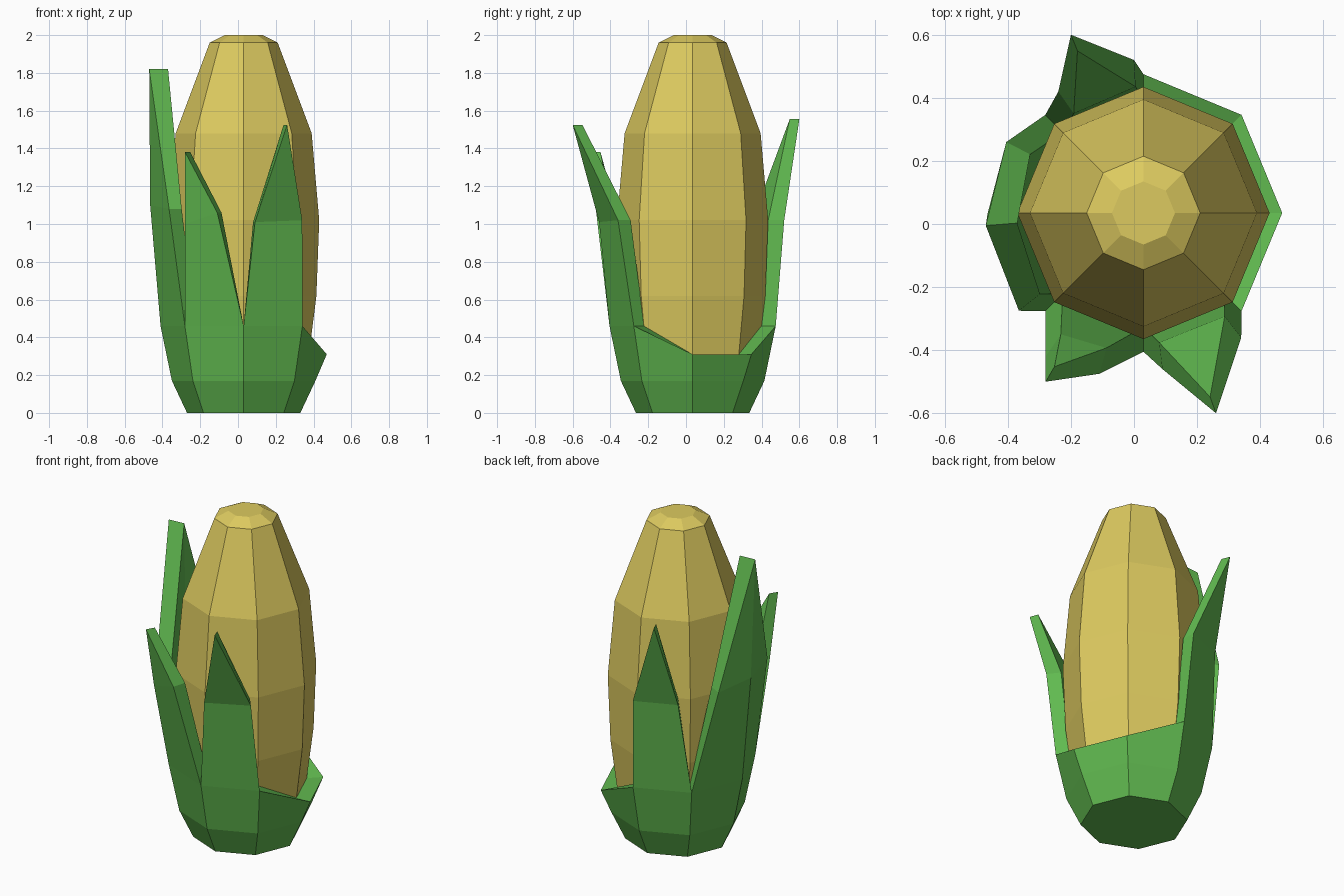
import bpy, bmesh, math
from mathutils import Vector

if "Cube" in bpy.data.objects:
    bpy.data.objects.remove(bpy.data.objects["Cube"])

CX, CY, N = 0.03, 0.035, 8


def material(name, rgb):
    m = bpy.data.materials.new(name)
    m.diffuse_color = (*rgb, 1)
    m.use_nodes = True
    m.node_tree.nodes["Principled BSDF"].inputs["Base Color"].default_value = m.diffuse_color
    return m


def finish(bm, name, mat):
    bmesh.ops.recalc_face_normals(bm, faces=bm.faces)
    me = bpy.data.meshes.new(name)
    bm.to_mesh(me)
    bm.free()
    me.materials.append(mat)
    ob = bpy.data.objects.new(name, me)
    bpy.context.collection.objects.link(ob)
    return ob


def polar(r, i, z):
    a = math.tau * i / N
    return Vector((CX + r * math.cos(a), CY + r * math.sin(a), z))


def inward(p, t):
    """Shift a point horizontally towards the cob axis."""
    d = Vector((p[0] - CX, p[1] - CY, 0))
    return Vector(p) - d.normalized() * t


def bridge(bm, a, b):
    for i in range(N):
        j = (i + 1) % N
        bm.faces.new((a[i], a[j], b[j], b[i]))


yellow = material("corn yellow", (0.72, 0.59, 0.115))
green = material("husk green", (0.12, 0.49, 0.08))

# Cob: eight-sided lathe
bm = bmesh.new()
profile = [(0.29, 0.10), (0.346, 0.31), (0.385, 0.62), (0.40, 1.02),
           (0.36, 1.48), (0.18, 1.96), (0.10, 2.0)]
rings = [[bm.verts.new(polar(r, i, z)) for i in range(N)] for r, z in profile]
for a, b in zip(rings, rings[1:]):
    bridge(bm, a, b)
bm.faces.new(rings[0])
bm.faces.new(rings[-1])
finish(bm, "cob", yellow)

# Husk: cup with a rim that dips on the right
bm = bmesh.new()
rim_z = [0.31, 0.31] + [0.46] * 6
base = [bm.verts.new(polar(0.30, i, 0)) for i in range(N)]
low = [bm.verts.new(polar(0.38, i, 0.17)) for i in range(N)]
rim = [bm.verts.new(polar(0.44, i, rim_z[i])) for i in range(N)]
inner = [bm.verts.new(polar(0.344 if rim_z[i] < 0.4 else 0.362, i, rim_z[i]))
         for i in range(N)]
bm.faces.new(base)
bridge(bm, base, low)
bridge(bm, low, rim)

# Leaves: (rim columns, shoulder points, tip, tip thickness)
leaves = [
    ((2, 3), [(0.0, 0.52, 1.02), (-0.24, 0.42, 1.02)], (-0.20, 0.60, 1.555), 0.055),
    ((3, 4, 5), [(-0.405, 0.26, 1.08), (-0.465, 0.03, 1.10), (-0.365, -0.275, 1.08)],
     (-0.47, -0.005, 1.82), 0.10),
    ((5, 6), [(-0.28, -0.42, 1.0), (-0.11, -0.475, 1.06)], (-0.28, -0.50, 1.38), 0.055),
    ((6, 7), [(0.09, -0.46, 1.01), (0.34, -0.36, 1.02)], (0.26, -0.60, 1.525), 0.055),
]
covered = set()
for cols, shoulder, tip, tip_t in leaves:
    sides = []
    for row, t, tt in ((rim, 0, 0), (inner, 0.085, tip_t)):
        sh = [bm.verts.new(inward(p, t) if t else p) for p in shoulder]
        tp = bm.verts.new(inward(tip, tt) if tt else tip)
        for k in range(len(cols) - 1):
            bm.faces.new((row[cols[k]], row[cols[k + 1]], sh[k + 1], sh[k]))
            bm.faces.new((sh[k], sh[k + 1], tp))
        sides.append((sh, tp))
    covered.update(cols[:-1])
    # Leaf edges joining the outer and inner skins
    (so, to), (si, ti) = sides
    for c, k in ((cols[0], 0), (cols[-1], -1)):
        bm.faces.new((rim[c], so[k], si[k], inner[c]))
        bm.faces.new((so[k], to, ti, si[k]))

# Bare rim between leaves
for i in range(N):
    if i not in covered:
        j = (i + 1) % N
        bm.faces.new((rim[i], rim[j], inner[j], inner[i]))
# Inner floor of the husk, hidden around the cob
floor = [bm.verts.new(polar(0.28, i, 0.08)) for i in range(N)]
bridge(bm, inner, floor)
bm.faces.new(floor)
finish(bm, "husk", green)
